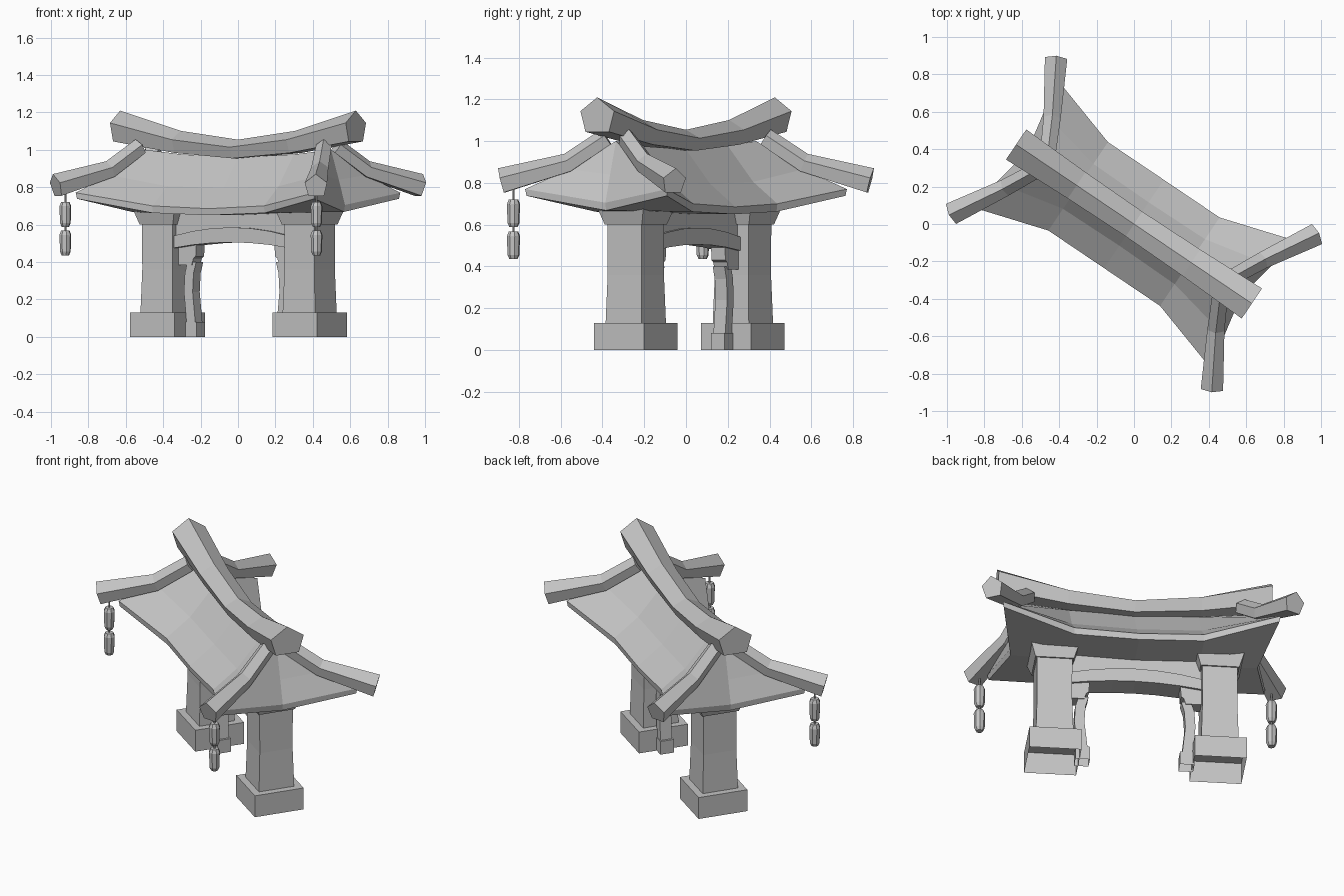
import bpy, bmesh, math
from mathutils import Matrix, Vector

cube = bpy.data.objects.get("Cube")
if cube:
    bpy.data.objects.remove(cube)

# One stone-grey material
stone = bpy.data.materials.new("stone_grey")
stone.use_nodes = True
GREY = (0.55, 0.55, 0.55, 1)
stone.diffuse_color = GREY
stone.node_tree.nodes["Principled BSDF"].inputs["Base Color"].default_value = GREY

# The gate is built along x, then turned to stand diagonally
TURN = Matrix.Rotation(math.radians(-34), 4, "Z")
PILLAR_Y = 0.015


def build(name, verts, faces):
    mesh = bpy.data.meshes.new(name)
    mesh.from_pydata([TURN @ Vector(v) for v in verts], [], faces)
    mesh.materials.append(stone)
    bm = bmesh.new()
    bm.from_mesh(mesh)
    bmesh.ops.remove_doubles(bm, verts=bm.verts, dist=0.0005)
    bmesh.ops.recalc_face_normals(bm, faces=bm.faces)
    bm.to_mesh(mesh)
    bm.free()
    obj = bpy.data.objects.new(name, mesh)
    bpy.context.collection.objects.link(obj)


def loft(name, rings, open_start=False):
    """Skin a list of equal-length rings and cap the ends."""
    n = len(rings[0])
    verts = [p for ring in rings for p in ring]
    faces = [tuple(range(len(verts) - n, len(verts)))]
    if not open_start:
        faces.append(tuple(range(n)))
    for r in range(len(rings) - 1):
        for i in range(n):
            j = (i + 1) % n
            faces.append((r * n + i, r * n + j, (r + 1) * n + j, (r + 1) * n + i))
    build(name, verts, faces)


def square(x, z, hx, hy):
    corners = ((-1, -1), (1, -1), (1, 1), (-1, 1))
    return [(x + sx * hx, PILLAR_Y + sy * hy, z) for sx, sy in corners]


def beam(name, path, sizes, tilt):
    """Pentagonal beam along a path; sizes are (half width, height)."""
    path = [Vector(p) for p in path]
    run = path[-1] - path[0]
    side = Vector((-run.y, run.x, 0)).normalized()
    rings = []
    for i, (p, (w, h)) in enumerate(zip(path, sizes)):
        along = path[min(i + 1, len(path) - 1)] - path[max(i - 1, 0)]
        up = along.cross(side).normalized() if tilt else Vector((0, 0, 1))
        up = up if up.z > 0 else -up
        shape = ((-0.7, -0.5), (0.7, -0.5), (1, 0.1), (0, 0.5), (-1, 0.1))
        rings.append([p + side * a * w + up * b * h for a, b in shape])
    loft(name, rings)


# Pillars with hollow plinths, flared capitals, and small inner posts
for s, tag, x in ((-1, "right", -0.465), (1, "left", 0.452)):
    loft(f"plinth_{tag}", [square(x, z, 0.144, 0.144) for z in (0, 0.13)], True)
    shaft = ((0.13, 0.104), (0.36, 0.097), (0.61, 0.098))
    loft(f"pillar_{tag}", [square(x, z, r, r) for z, r in shaft], True)
    capital = ((0.6, 0.107), (0.68, 0.133), (0.72, 0.145))
    loft(f"capital_{tag}", [square(x, z, r, r) for z, r in capital])
    loft(f"small_plinth_{tag}", [square(0.29 * s, z, 0.04, 0.04) for z in (0, 0.08)], True)
    post = ((0.07, 0.29), (0.24, 0.308), (0.34, 0.302), (0.4, 0.285))
    loft(f"inner_post_{tag}", [square(u * s, z, 0.028, 0.034) for z, u in post])
    bracket = ((0.385, 0.048), (0.42, 0.06), (0.43, 0.074), (0.52, 0.08))
    loft(f"bracket_{tag}", [square(0.33 * s, z, r, 0.04) for z, r in bracket])


# Arched lintel and the wall panel above it
def arched_board(name, low, rise, top, top_rise, half):
    rings = []
    for k in range(-3, 4):
        x = 0.37 * k / 3
        arch = 1 - (k / 3) ** 2
        b, t = low + rise * arch, top + top_rise * arch
        rings.append([(x, -half, b), (x, half, b), (x, half, t), (x, -half, t)])
    loft(name, rings)


arched_board("lintel", 0.475, 0.03, 0.54, 0.045, 0.068)
arched_board("wall_panel", 0.51, 0.03, 0.7, 0, 0.05)

# Hipped roof: each column runs ridge, mid slope, eave top, eave bottom, soffit
columns = (
    ((0, 0, 0.96), (0, 0.14, 0.795), (0, 0.285, 0.685), (0, 0.28, 0.65), (0, 0, 0.65)),
    ((0.36, 0, 0.975), (0.36, 0.145, 0.805), (0.36, 0.285, 0.7),
     (0.36, 0.28, 0.662), (0.36, 0, 0.662)),
    ((0.6, 0, 1.0), (0.685, 0.215, 0.865), (0.77, 0.41, 0.77),
     (0.765, 0.405, 0.738), (0.685, 0, 0.668)),
    ((0.6, 0, 1.0), (0.65, 0, 0.84), (0.69, 0, 0.705),
     (0.685, 0, 0.668), (0.685, 0, 0.668)),
)
verts, faces = [], []
for sx in (-1, 1):
    for sy in (-1, 1):
        base = len(verts)
        verts += [(x * sx, y * sy, z) for col in columns for x, y, z in col]
        for r in range(3):
            for c in range(4):
                a = base + r * 5 + c
                if r == 2 and c == 0:
                    faces.append((a, a + 1, a + 6))
                elif r < 2 or c < 3:
                    faces.append((a, a + 1, a + 6, a + 5))
build("roof", verts, faces)

# Sagging ridge beam
ridge_side = ((0.76, 1.127), (0.37, 1.042))
ridge = [(-x, 0, z) for x, z in ridge_side] + [(0, 0, 1.004)]
ridge += [(x, 0, z) for x, z in reversed(ridge_side)]
beam("ridge_beam", ridge, [(0.097, 0.165), (0.085, 0.118), (0.08, 0.1),
                           (0.085, 0.118), (0.097, 0.165)], False)

# Four kinked hip beams
for sx, tag_x in ((-1, "right"), (1, "left")):
    for sy, tag_y in ((-1, "front"), (1, "back")):
        path = ((0.595, 0.06, 1.02), (0.68, 0.225, 0.897), (0.84, 0.5, 0.812))
        beam(f"hip_beam_{tag_y}_{tag_x}", [(x * sx, y * sy, z) for x, y, z in path],
             [(0.042, 0.085), (0.046, 0.09), (0.06, 0.12)], True)


# Hanging charms on the two front corners
def drop(name, x, y, profile):
    loft(name, [[(x + r * math.cos(k * math.pi / 4), y + r * math.sin(k * math.pi / 4), z)
                 for k in range(8)] for z, r in profile])


for s, tag in ((-1, "right"), (1, "left")):
    x, y = 0.81 * s, -0.45
    drop(f"cord_{tag}", x, y, ((0.45, 0.005), (0.78, 0.005)))
    for z, part in ((0.435, "lower"), (0.588, "upper")):
        drop(f"{part}_charm_{tag}", x, y,
             [(z, 0.02), (z + 0.02, 0.029), (z + 0.11, 0.032), (z + 0.132, 0.023)])
